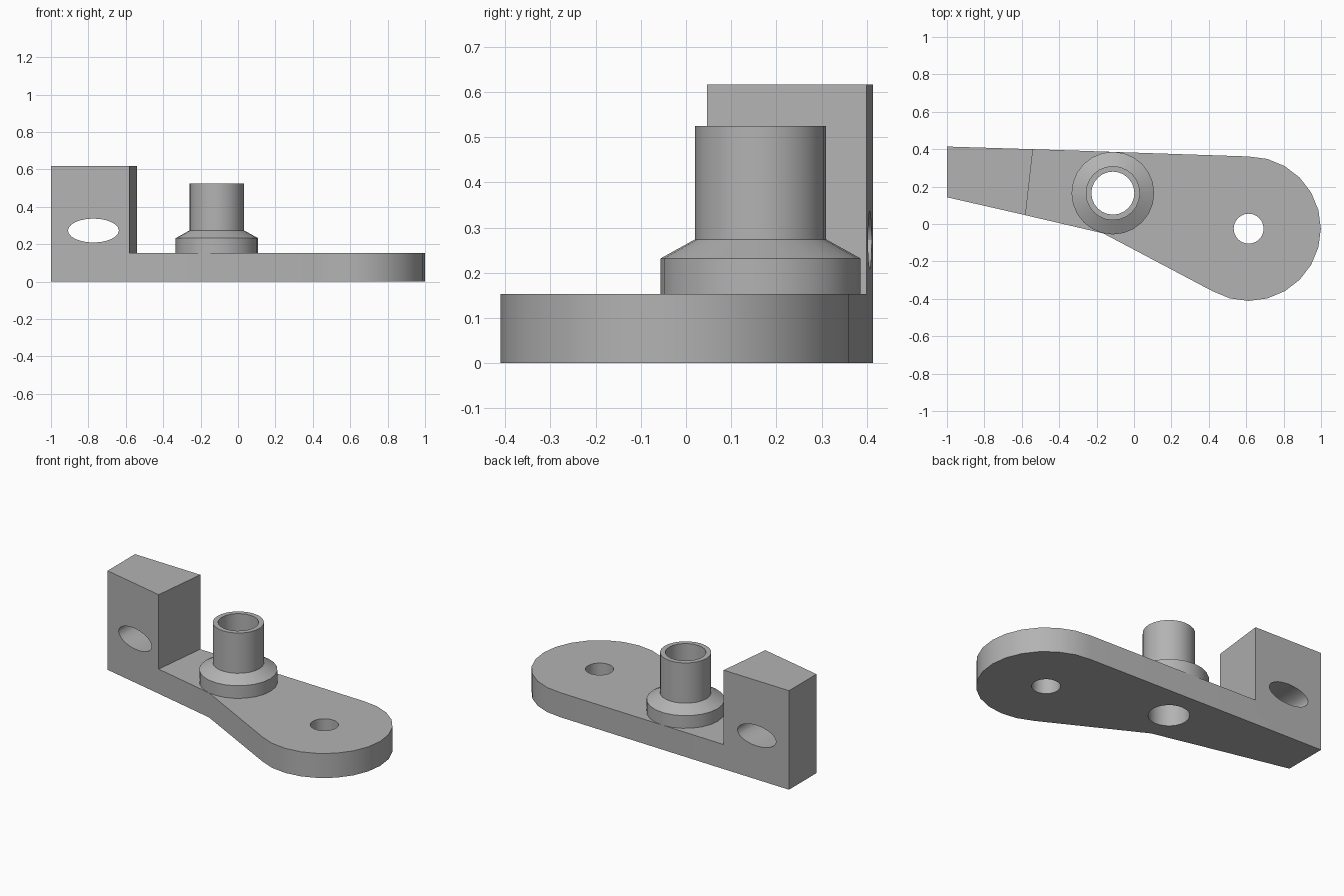
import bpy, bmesh, math
from mathutils import Vector

cube = bpy.data.objects.get("Cube")
if cube:
    bpy.data.objects.remove(cube, do_unlink=True)

SEG = 24
PLATE_TOP = 0.153
BLOCK_TOP = 0.617
BOSS = Vector((-0.113, 0.165, 0))
END = Vector((0.613, -0.025, 0))
END_R = 0.386

grey = bpy.data.materials.new("plain grey")
grey.use_nodes = True
colour = (0.45, 0.45, 0.45, 1)
grey.diffuse_color = colour
grey.node_tree.nodes["Principled BSDF"].inputs["Base Color"].default_value = colour


def finish(bm, name):
    bmesh.ops.recalc_face_normals(bm, faces=bm.faces[:])
    mesh = bpy.data.meshes.new(name)
    bm.to_mesh(mesh)
    bm.free()
    mesh.materials.append(grey)
    obj = bpy.data.objects.new(name, mesh)
    bpy.context.collection.objects.link(obj)
    return obj


def select(obj):
    bpy.ops.object.select_all(action='DESELECT')
    obj.select_set(True)
    bpy.context.view_layer.objects.active = obj


def smooth(obj):
    select(obj)
    bpy.ops.object.shade_smooth_by_angle(angle=math.radians(30))


def raise_face(bm, face, height):
    """Extrude a face upwards, dropping the old face, and return the new top."""
    out = bmesh.ops.extrude_face_region(bm, geom=[face])["geom"]
    verts = [v for v in out if isinstance(v, bmesh.types.BMVert)]
    bmesh.ops.translate(bm, verts=verts, vec=(0, 0, height))
    return next(f for f in out if isinstance(f, bmesh.types.BMFace))


def cut_hole(target, centre, radii, rotation=(0, 0, 0)):
    bpy.ops.mesh.primitive_cylinder_add(vertices=SEG, radius=1, depth=2,
                                        location=centre, rotation=rotation)
    cutter = bpy.context.object
    cutter.name = "hole_cutter"
    cutter.scale = (radii[0], radii[1], 1)
    cutter.hide_render = True
    cutter.data.materials.append(grey)
    mod = target.modifiers.new("hole", 'BOOLEAN')
    mod.operation = 'DIFFERENCE'
    mod.solver = 'EXACT'
    mod.object = cutter
    select(target)
    bpy.ops.object.modifier_apply(modifier=mod.name)
    bpy.data.objects.remove(cutter, do_unlink=True)


# Lever plate: tapered arm, rounded end and raised block from one outline
bm = bmesh.new()
step = 2 * math.pi / SEG
back_left, front_left, front_mid, back_mid = [
    bm.verts.new((x, y, 0)) for x, y in
    [(-1, 0.414), (-1, 0.143), (-0.58, 0.047), (-0.54, 0.4)]]
kink = bm.verts.new((-0.165, -0.05, 0))
arc = [bm.verts.new(END + END_R * Vector((math.cos(i * step), math.sin(i * step), 0)))
       for i in range(-8, 7)]
block_base = bm.faces.new([back_left, front_left, front_mid, back_mid])
arm_base = bm.faces.new([back_mid, front_mid, kink] + arc)
out = bmesh.ops.extrude_face_region(bm, geom=[block_base, arm_base],
                                    use_keep_orig=True)["geom"]
bmesh.ops.translate(bm, verts=[v for v in out if isinstance(v, bmesh.types.BMVert)],
                    vec=(0, 0, PLATE_TOP))
tops = [f for f in out if isinstance(f, bmesh.types.BMFace)]
block_top = min(tops, key=lambda f: f.calc_center_median().x)
new_top = raise_face(bm, block_top, BLOCK_TOP - PLATE_TOP)
if block_top.is_valid:
    bm.faces.remove(block_top)
lever = finish(bm, "lever_plate")

# Holes: end hole, boss bore and the oval slot through the block
cut_hole(lever, END, (0.08, 0.08))
cut_hole(lever, BOSS, (0.115, 0.115))
cut_hole(lever, (-0.773, 0.3, 0.273), (0.136, 0.064), (math.pi / 2, 0, 0))
smooth(lever)

# Hollow boss with a chamfered flange, turned from a profile
profile = [(0.221, PLATE_TOP), (0.221, 0.232), (0.145, 0.274),
           (0.145, 0.525), (0.115, 0.525), (0.115, PLATE_TOP)]
bm = bmesh.new()
verts = [bm.verts.new(BOSS + Vector((r, 0, z))) for r, z in profile]
edges = [bm.edges.new(pair) for pair in zip(verts, verts[1:])]
bmesh.ops.spin(bm, geom=verts + edges, cent=BOSS, axis=(0, 0, 1),
               angle=2 * math.pi, steps=SEG, use_duplicate=False)
bmesh.ops.remove_doubles(bm, verts=bm.verts[:], dist=0.0005)
boss = finish(bm, "boss_tube")
smooth(boss)
